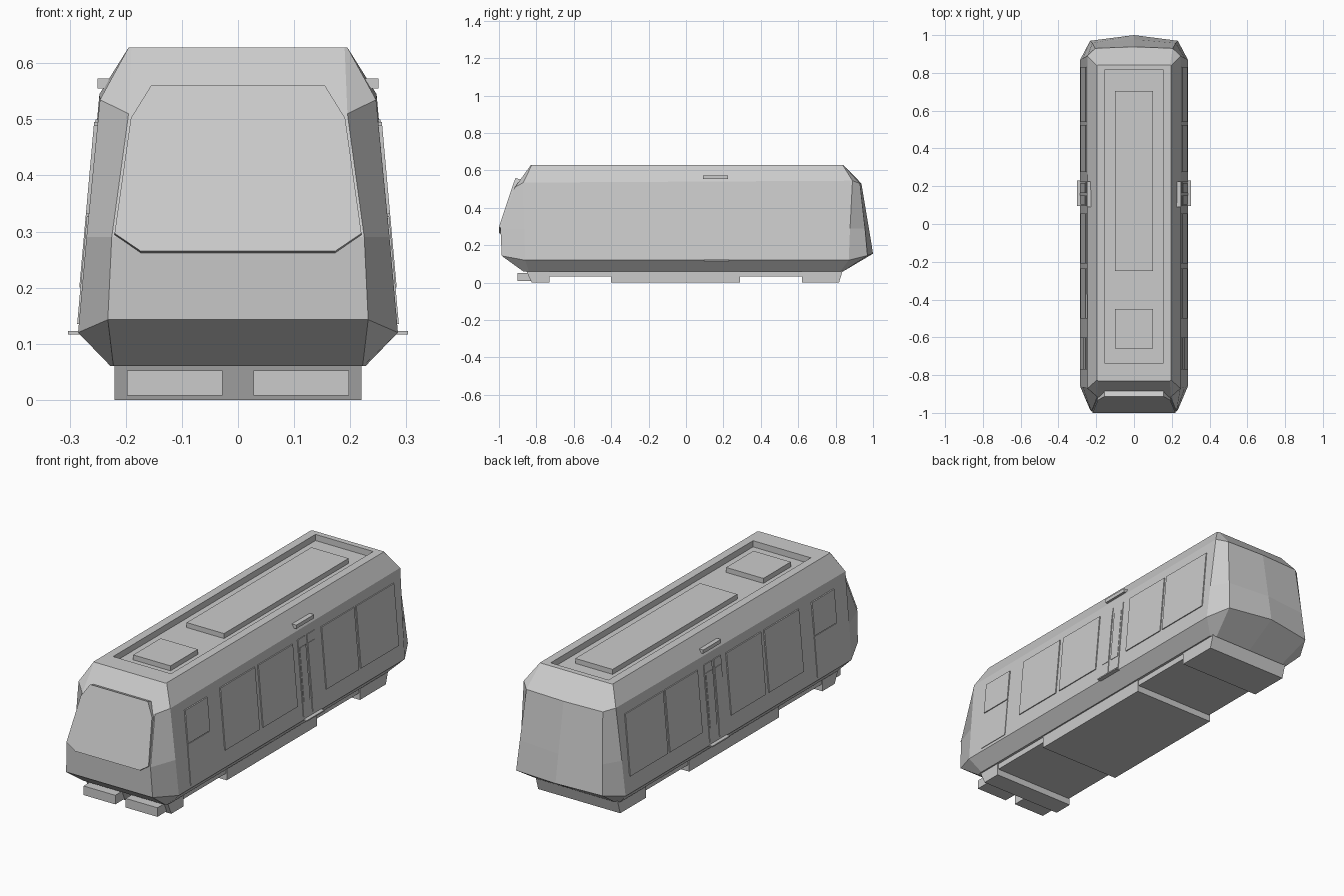
import bpy, bmesh
from mathutils import Vector

if "Cube" in bpy.data.objects:
    bpy.data.objects.remove(bpy.data.objects["Cube"])


def make_mesh(name, verts, faces):
    bm = bmesh.new()
    vs = [bm.verts.new(v) for v in verts]
    for f in faces:
        bm.faces.new([vs[i] for i in f])
    bmesh.ops.recalc_face_normals(bm, faces=bm.faces)
    me = bpy.data.meshes.new(name)
    bm.to_mesh(me)
    bm.free()
    ob = bpy.data.objects.new(name, me)
    bpy.context.collection.objects.link(ob)
    return ob


def loft(name, rings):
    """Skin closed rings of equal length and cap both ends."""
    n = len(rings[0])
    faces = [[k * n + i, k * n + (i + 1) % n, (k + 1) * n + (i + 1) % n, (k + 1) * n + i]
             for k in range(len(rings) - 1) for i in range(n)]
    faces += [list(range(n)), [(len(rings) - 1) * n + i for i in range(n)]]
    return make_mesh(name, [p for r in rings for p in r], faces)


def box(name, x0, x1, y0, y1, z0, z1, front=0, back=0):
    """Box whose lower end edges can be pulled in by front / back."""
    low = [(x0, y0 + front, z0), (x1, y0 + front, z0), (x1, y1 - back, z0), (x0, y1 - back, z0)]
    top = [(x0, y0, z1), (x1, y0, z1), (x1, y1, z1), (x0, y1, z1)]
    return loft(name, [low, top])


def side_x(z):
    return 0.285 - 0.0894 * (z - 0.12)


def side_panel(name, y0, y1, z0, z1, out=0.005):
    """Thin slab lying on both sloping side walls."""
    for s, tag in ((-1, "left"), (1, "right")):
        ring = lambda d: [(s * (side_x(z) + d), y, z)
                          for y, z in ((y0, z0), (y1, z0), (y1, z1), (y0, z1))]
        loft(f"{name}_{tag}", [ring(-0.01), ring(out)])


# Body shell: half outlines (front, side front, side back, rear corner, rear middle) per level
half_rings = [
    [(.222, -.87, .06), (.227, -.84, .06), (.227, .825, .06), (.20, .84, .06), (0, .84, .06)],
    [(.232, -.985, .143), (.285, -.86, .12), (.285, .87, .12), (.232, .97, .145), (0, 1.0, .155)],
    [(.225, -.992, .29), (.270, -.865, .29), (.270, .877, .29), (.221, .957, .29), (0, .978, .29)],
    [(.195, -.915, .51), (.246, -.87, .535), (.247, .89, .545), (.205, .93, .53), (0, .938, .53)],
    [(.190, -.830, .628), (.195, -.825, .628), (.195, .838, .628), (.19, .842, .628), (0, .842, .628)],
]
rings = [h + [(-x, y, z) for x, y, z in reversed(h[:-1])] for h in half_rings]
body = loft("body_shell", rings)

# Roof well
cutter = box("roof_well_cutter", -.155, .155, -.735, .815, .598, .70)
cutter.hide_render = True
mod = body.modifiers.new("roof_well", "BOOLEAN")
mod.operation = "DIFFERENCE"
mod.solver = "EXACT"
mod.object = cutter
bpy.context.view_layer.objects.active = body
bpy.ops.object.modifier_apply(modifier=mod.name)
bpy.data.objects.remove(cutter, do_unlink=True)

# Roof equipment
box("roof_unit_long", -.10, .10, -.25, .705, .59, .622)
box("roof_unit_short", -.10, .10, -.66, -.45, .59, .622)

# Windscreen
ws = [(.155, -.912, .56), (.191, -.932, .502), (.22, -1.0, .297), (.173, -1.0, .265)]
ws += [(-x, y, z) for x, y, z in reversed(ws)]
loft("windscreen", [ws, [(x, y + .03, z - .01) for x, y, z in ws]])

# Side windows, cab doors and passenger door leaves
for i, (a, b) in enumerate([(.54, .83), (.275, .525), (-.21, .055), (-.50, -.235)]):
    side_panel(f"side_window_{i + 1}", a, b, .20, .495)
side_panel("cab_door_lower", -.77, -.60, .135, .328, .003)
side_panel("cab_door_window", -.77, -.60, .332, .49)
for i, (a, b) in enumerate([(.095, .150), (.165, .225)]):
    side_panel(f"door_leaf_{i + 1}", a, b, .135, .50, .003)
    side_panel(f"door_window_{i + 1}", a + .008 * (1 - i), b - .008 * i, .20, .46)

# Door steps and door header boxes
for s, tag in ((-1, "left"), (1, "right")):
    xs = sorted((s * .25, s * .303))
    box(f"door_step_{tag}", *xs, .095, .23, .117, .123)
    xs = sorted((s * .22, s * .25))
    box(f"door_header_{tag}", *xs, .09, .225, .555, .573)
    # Front underrun blocks
    xs = sorted((s * .028, s * .198))
    box(f"front_block_{tag}", *xs, -.90, -.80, .008, .052)

# Underframe
box("underframe_plate", -.215, .215, -.83, .82, .032, .065)
box("equipment_case", -.22, .22, -.40, .29, 0, .065)
box("front_bogie_cover", -.22, .22, -.855, -.73, 0, .065, front=.03)
box("rear_bogie_cover", -.22, .22, .62, .838, 0, .065, back=.02)
